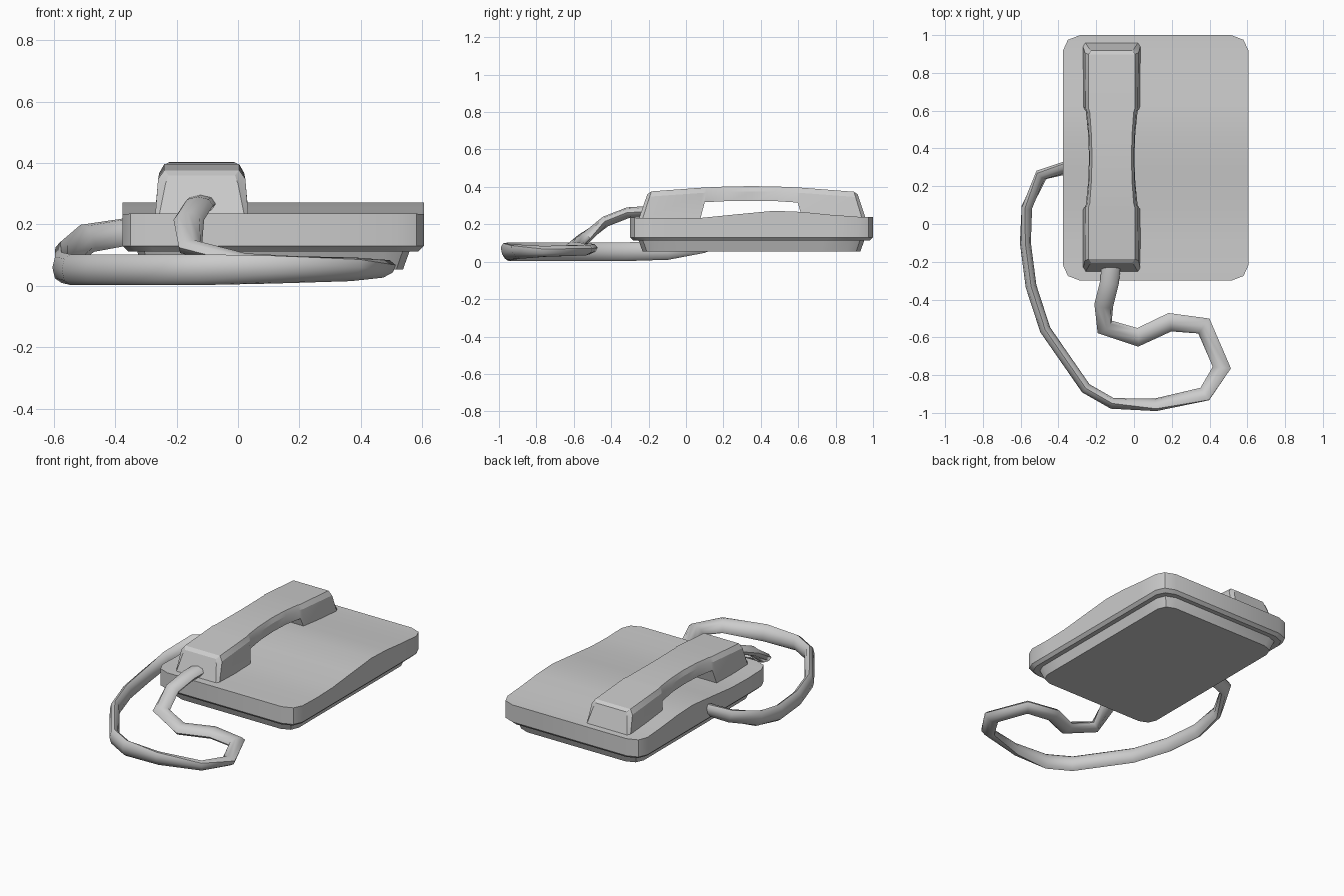
import bpy, bmesh, math
from mathutils import Vector, Matrix


def loft(name, rings, angle, caps=True):
    """Skin a list of equal-length closed rings and shade by angle."""
    bm = bmesh.new()
    vs = [[bm.verts.new(p) for p in r] for r in rings]
    n = len(vs[0])
    for a, b in zip(vs, vs[1:]):
        for i in range(n):
            bm.faces.new((a[i], a[(i + 1) % n], b[(i + 1) % n], b[i]))
    if caps:
        bm.faces.new(vs[0])
        bm.faces.new(vs[-1])
    else:
        # ladder caps: join the left and right halves of the outline
        for r in (vs[0], vs[-1]):
            for i in range(n // 2 - 1):
                bm.faces.new((r[i], r[i + 1], r[n - 2 - i], r[n - 1 - i]))
    bmesh.ops.recalc_face_normals(bm, faces=bm.faces)
    me = bpy.data.meshes.new(name)
    bm.to_mesh(me)
    bm.free()
    ob = bpy.data.objects.new(name, me)
    bpy.context.collection.objects.link(ob)
    bpy.ops.object.select_all(action='DESELECT')
    ob.select_set(True)
    bpy.context.view_layer.objects.active = ob
    bpy.ops.object.shade_smooth_by_angle(angle=math.radians(angle))
    return ob


# Body outline stations: y, half width, height of the wavy top
CX, CY = 0.115, 0.35
stations = [(-0.30, 0.40, 0.235), (-0.275, 0.465, 0.235), (-0.22, 0.49, 0.234),
            (-0.08, 0.49, 0.230), (0.08, 0.49, 0.234), (0.28, 0.49, 0.254),
            (0.47, 0.49, 0.272), (0.62, 0.49, 0.266), (0.77, 0.49, 0.251),
            (0.92, 0.49, 0.240), (0.975, 0.465, 0.238), (1.0, 0.40, 0.238)]


def outline(inset, z=None):
    kx, ky = 1 - inset / 0.49, 1 - inset / 0.65
    pts = [(h * kx, CY + (y - CY) * ky, t if z is None else z) for y, h, t in stations]
    return ([(CX - h, y, t) for h, y, t in pts]
            + [(CX + h, y, t) for h, y, t in reversed(pts)])


# Upper shell and recessed foot
loft("phone_body", [outline(0), outline(0, 0.13), outline(0.018, 0.112)], 30, caps=False)
loft("body_foot", [outline(0.045, 0.118), outline(0.068, 0.054)], 30, caps=False)

# Handset sections: y bottom, y top, half widths (bottom, shoulder, top), z bottom, z top
HX = -0.118
sections = [(-0.255, -0.207, 0.140, 0.118, 0.108, 0.222, 0.360),
            (-0.235, -0.185, 0.152, 0.142, 0.122, 0.222, 0.376),
            (0.075, 0.090, 0.152, 0.138, 0.122, 0.222, 0.396),
            (0.100, 0.110, 0.137, 0.130, 0.116, 0.318, 0.397),
            (0.220, 0.220, 0.125, 0.121, 0.108, 0.324, 0.402),
            (0.350, 0.350, 0.120, 0.117, 0.104, 0.325, 0.404),
            (0.480, 0.480, 0.125, 0.121, 0.108, 0.324, 0.402),
            (0.597, 0.590, 0.137, 0.130, 0.116, 0.316, 0.397),
            (0.622, 0.610, 0.152, 0.138, 0.122, 0.235, 0.396),
            (0.940, 0.898, 0.152, 0.142, 0.122, 0.235, 0.374),
            (0.960, 0.918, 0.140, 0.118, 0.108, 0.235, 0.360)]
rings = []
for yb, yt, wb, ws, wt, zb, zt in sections:
    zs = zt - 0.028
    ys = yb + (yt - yb) * (zs - zb) / (zt - zb)
    half = [(wb, yb, zb), (ws, ys, zs), (wt, yt, zt)]
    rings.append([(HX + w, y, z) for w, y, z in half]
                 + [(HX - w, y, z) for w, y, z in reversed(half)])
loft("handset", rings, 20)

# Flattened cord: x, y, z, twist in degrees (0 lies flat, 90 stands on edge)
path = [(-0.12, -0.21, 0.268, 0), (-0.13, -0.31, 0.262, 0), (-0.16, -0.43, 0.215, 0),
        (-0.155, -0.545, 0.125, 0), (0.02, -0.60, 0.078, 10), (0.19, -0.52, 0.068, 10),
        (0.37, -0.54, 0.062, 10), (0.465, -0.76, 0.055, 15), (0.375, -0.90, 0.054, 40),
        (0.115, -0.957, 0.053, 65), (-0.115, -0.95, 0.053, 90), (-0.255, -0.87, 0.053, 90),
        (-0.47, -0.56, 0.053, 90), (-0.545, -0.33, 0.053, 90), (-0.575, -0.10, 0.060, 90),
        (-0.567, 0.09, 0.095, 80), (-0.49, 0.26, 0.155, 65), (-0.35, 0.30, 0.178, 60)]
pts = [Vector(p[:3]) for p in path]
rings = []
for i, p in enumerate(pts):
    back = (p - pts[max(i - 1, 0)]).normalized()
    ahead = (pts[min(i + 1, len(pts) - 1)] - p).normalized()
    t = (back + ahead).normalized()
    side = t.cross(Vector((0, 0, 1))).normalized()
    up = side.cross(t)
    rot = Matrix.Rotation(math.radians(path[i][3]), 3, t)
    rings.append([p + rot @ (side * 0.05 * math.cos(a) + up * 0.029 * math.sin(a))
                  for a in (math.tau * k / 8 for k in range(8))])
loft("cord", rings, 60)
